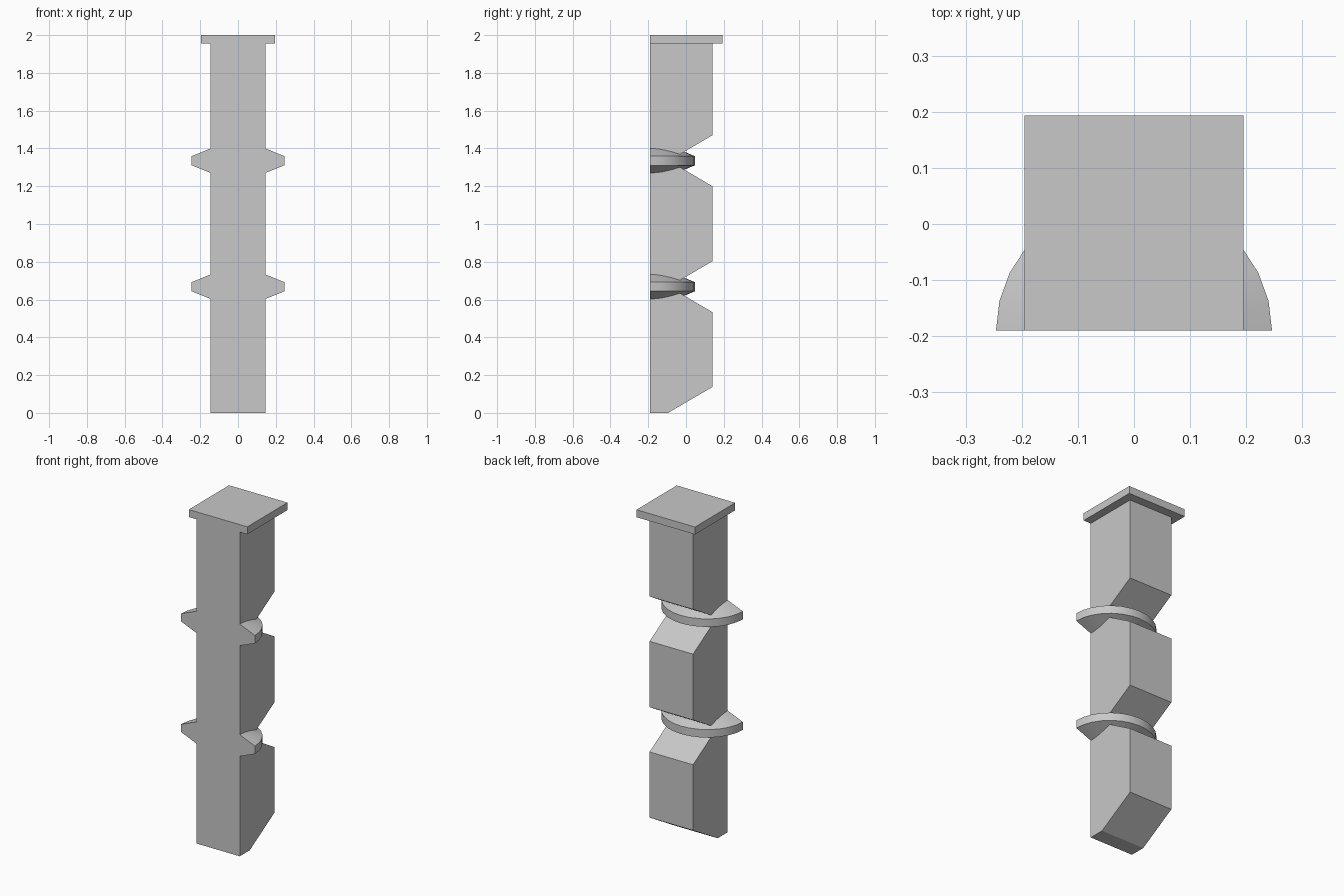
import bpy
import bmesh
from math import pi
from mathutils import Matrix, Vector

cube = bpy.data.objects.get("Cube")
if cube:
    bpy.data.objects.remove(cube, do_unlink=True)

FRONT, BACK, HALF_W = -0.19, 0.14, 0.145
RING_HEIGHTS = {"lower": 0.668, "upper": 1.335}

stone = bpy.data.materials.new("grey_stone")
stone.use_nodes = True
stone.diffuse_color = (0.58, 0.58, 0.58, 1)
stone.node_tree.nodes["Principled BSDF"].inputs["Base Color"].default_value = (0.58, 0.58, 0.58, 1)


def finish(name, bm):
    bmesh.ops.recalc_face_normals(bm, faces=bm.faces)
    mesh = bpy.data.meshes.new(name)
    bm.to_mesh(mesh)
    bm.free()
    mesh.materials.append(stone)
    obj = bpy.data.objects.new(name, mesh)
    bpy.context.collection.objects.link(obj)
    return obj


def extruded(name, profile, half_width):
    """Extrude a (y, z) side profile across x."""
    bm = bmesh.new()
    face = bm.faces.new([bm.verts.new((-half_width, y, z)) for y, z in profile])
    geom = bmesh.ops.extrude_face_region(bm, geom=[face])["geom"]
    moved = [v for v in geom if isinstance(v, bmesh.types.BMVert)]
    bmesh.ops.translate(bm, verts=moved, vec=(2 * half_width, 0, 0))
    return finish(name, bm)


def half_ring(name, height):
    """Half-round collar with sloping top and underside, flat at the front."""
    bm = bmesh.new()
    section = [(0.13, 0.071), (0.246, 0.024), (0.246, -0.024), (0.13, -0.071)]
    face = bm.faces.new([bm.verts.new((r, 0, z)) for r, z in section])
    rim = bmesh.ops.extrude_face_region(bm, geom=[face])["geom"]
    # step the section round the half circle
    for step in range(14):
        verts = [g for g in rim if isinstance(g, bmesh.types.BMVert)]
        bmesh.ops.rotate(bm, verts=verts, cent=(0, 0, 0),
                         matrix=Matrix.Rotation(pi / 14, 3, "Z"))
        if step < 13:
            end = [g for g in rim if isinstance(g, bmesh.types.BMFace)]
            rim = bmesh.ops.extrude_face_region(bm, geom=end)["geom"]
            bmesh.ops.delete(bm, geom=end, context="FACES_ONLY") if end[0].is_valid else None
    bmesh.ops.scale(bm, verts=bm.verts, vec=(1, 0.965, 1))
    bmesh.ops.translate(bm, verts=bm.verts, vec=Vector((0, FRONT, height)))
    obj = finish(name, bm)
    bpy.ops.object.select_all(action="DESELECT")
    obj.select_set(True)
    bpy.context.view_layer.objects.active = obj
    bpy.ops.object.shade_smooth_by_angle(angle=pi / 9)
    return obj


# Shaft with a bevelled foot and a V notch behind each collar
profile = [(FRONT, 0), (-0.095, 0), (BACK, 0.137)]
for z in RING_HEIGHTS.values():
    profile += [(BACK, z - 0.135), (-0.09, z), (BACK, z + 0.135)]
profile += [(BACK, 1.955), (FRONT, 1.955)]
extruded("shaft", profile, HALF_W)

# Flat cap
extruded("cap", [(FRONT, 1.955), (0.193, 1.955), (0.193, 2), (FRONT, 2)], 0.195)

# Collars
for label, z in RING_HEIGHTS.items():
    half_ring(label + "_collar", z)
